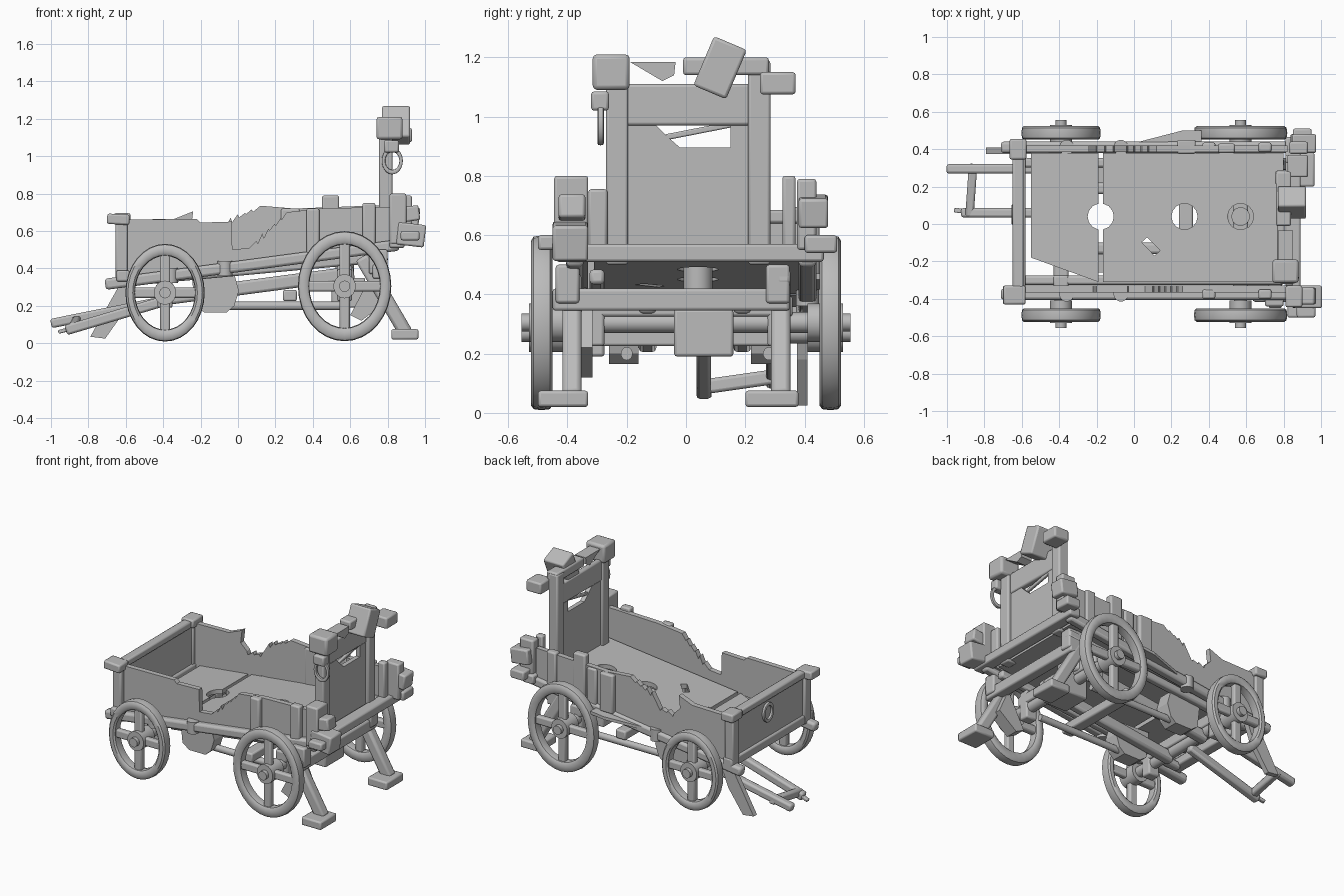
import bpy, bmesh, math, random
from mathutils import Vector, Matrix

if "Cube" in bpy.data.objects:
    bpy.data.objects.remove(bpy.data.objects["Cube"])
random.seed(4)

wood = bpy.data.materials.new("weathered_grey")
wood.use_nodes = True
wood.diffuse_color = (0.5, 0.5, 0.5, 1)
wood.node_tree.nodes["Principled BSDF"].inputs["Base Color"].default_value = (0.5, 0.5, 0.5, 1)


def finish(name, bm, bevel=0.0, smooth=True):
    bmesh.ops.recalc_face_normals(bm, faces=bm.faces)
    me = bpy.data.meshes.new(name)
    bm.to_mesh(me)
    bm.free()
    me.materials.append(wood)
    ob = bpy.data.objects.new(name, me)
    bpy.context.collection.objects.link(ob)
    if bevel:
        mod = ob.modifiers.new("worn_edges", "BEVEL")
        mod.width, mod.segments = bevel, 2
    if smooth:
        bpy.ops.object.select_all(action="DESELECT")
        ob.select_set(True)
        bpy.context.view_layer.objects.active = ob
        bpy.ops.object.shade_smooth_by_angle(angle=math.radians(40))
    return ob


def box(name, x, y, z, tilt=0.0, axis="X", bevel=0.01):
    """Worn block given by its ranges, optionally tilted about its centre."""
    bm = bmesh.new()
    size = [r[1] - r[0] for r in (x, y, z)]
    mid = Vector([(r[0] + r[1]) / 2 for r in (x, y, z)])
    m = Matrix.Translation(mid) @ Matrix.Rotation(tilt, 4, axis) @ Matrix.Diagonal((*size, 1))
    bmesh.ops.create_cube(bm, size=1, matrix=m)
    return finish(name, bm, min(bevel, min(size) * 0.3))


def beam(name, a, b, w, h, round_=False):
    """Bar from a to b: w across, h high, square or round."""
    a, b = Vector(a), Vector(b)
    d = b - a
    side = Vector((0, 0, 1)).cross(d)
    side = side.normalized() if side.length > 1e-4 else Vector((0, 1, 0))
    up = d.normalized().cross(side)
    m = Matrix((side * w, up * h, d)).transposed().to_4x4()
    m.translation = (a + b) / 2
    bm = bmesh.new()
    if round_:
        bmesh.ops.create_cone(bm, cap_ends=True, segments=14, radius1=0.5, radius2=0.5, depth=1, matrix=m)
    else:
        bmesh.ops.create_cube(bm, size=1, matrix=m)
    return finish(name, bm, 0 if round_ else min(w, h) * 0.25)


def plate(name, pts, axis, start, thick, slope=0.0):
    """Flat-shaded outline extruded along an axis; slope lifts it along x."""
    place = {"x": lambda p: (start, *p), "y": lambda p: (p[0], start, p[1]),
             "z": lambda p: (*p, start)}[axis]
    bm = bmesh.new()
    face = bm.faces.new([bm.verts.new(place(p)) for p in pts])
    new = bmesh.ops.extrude_face_region(bm, geom=[face])["geom"]
    push = Vector([thick * (axis == k) for k in "xyz"])
    bmesh.ops.translate(bm, vec=push, verts=[v for v in new if isinstance(v, bmesh.types.BMVert)])
    for v in bm.verts:
        v.co.z += slope * v.co.x
    return finish(name, bm, smooth=False)


def ring(name, centre, rx, rz, minor, width, turn=0.0):
    """Upright oval ring facing y, optionally turned about z."""
    bm = bmesh.new()
    n, k = 32, 10
    rows = []
    spin = Matrix.Rotation(turn, 3, "Z")
    for i in range(n):
        a = math.tau * i / n
        row = []
        for j in range(k):
            b = math.tau * j / k
            r = 1 + minor * math.copysign(abs(math.cos(b)) ** 0.6, math.cos(b))
            off = width / 2 * math.copysign(abs(math.sin(b)) ** 0.6, math.sin(b))
            local = Vector((rx * r * math.cos(a), off, rz * r * math.sin(a)))
            row.append(bm.verts.new(Vector(centre) + spin @ local))
        rows.append(row)
    for i in range(n):
        for j in range(k):
            p, q, j2 = rows[i], rows[(i + 1) % n], (j + 1) % k
            bm.faces.new((p[j], q[j], q[j2], p[j2]))
    return finish(name, bm)


def jag(x0, z0, x1, z1, steps):
    """Splintered edge between two points, running towards -x."""
    pts = []
    for i in range(steps):
        t = (i + 0.5) / steps
        x, z = x0 + (x1 - x0) * t, z0 + (z1 - z0) * t
        pts += [(x, z - 0.015 * random.random()), (x - 0.008, z + 0.015 * random.random())]
    return pts


# Wheels and axles
for part, cx, cz, rx, rz in (("front", -0.39, 0.27, 0.186, 0.229), ("rear", 0.57, 0.305, 0.219, 0.258)):
    for tag, s in (("left", 1), ("right", -1)):
        y = 0.487 * s
        ring(f"{part}_wheel_{tag}", (cx, y, cz), rx, rz, 0.14, 0.075)
        beam(f"{part}_spoke_upright_{tag}", (cx, y, cz - rz), (cx, y, cz + rz), 0.04, 0.055)
        beam(f"{part}_spoke_level_{tag}", (cx - rx, y, cz), (cx + rx, y, cz), 0.04, 0.055)
        beam(f"{part}_hub_{tag}", (cx, 0.41 * s, cz), (cx, 0.53 * s, cz), 0.12, 0.13, True)
        beam(f"{part}_hub_cap_{tag}", (cx, 0.52 * s, cz), (cx, 0.555 * s, cz), 0.06, 0.06, True)
    beam(f"{part}_axle", (cx, -0.45, cz), (cx, 0.45, cz), 0.07, 0.07, True)
    box(f"{part}_bolster", (cx - 0.04, cx + 0.04), (-0.36, 0.36), (cz + 0.02, cz + 0.09))
    for y in (-0.31, 0.31):
        box(f"{part}_axle_support", (cx - 0.04, cx + 0.04), (y - 0.035, y + 0.035), (cz - 0.08, cz + 0.11))

# Sloping floor in two pieces with worn holes
rear_floor = plate("rear_floor", [(-0.165, -0.31), (0.8, -0.31), (0.8, 0.38), (-0.165, 0.38)], "z", 0.42, 0.03, 0.113)
front_floor = plate("front_floor", [(-0.55, -0.18), (-0.19, -0.31), (-0.19, 0.38), (-0.55, 0.38)], "z", 0.42, 0.03, 0.113)
cutters = [beam("hole_cutter", (x, 0.04, 0.3), (x, 0.04, 0.7), 0.14, 0.14, True) for x in (-0.178, 0.27, 0.57)]
cutters.append(box("slit_cutter", (0.04, 0.14), (-0.14, -0.1), (0.3, 0.7), -0.8, "Z", 0))
for c in cutters:
    c.hide_render = True
    c.hide_set(True)
    c.display_type = "WIRE"
    for floor in (rear_floor, front_floor):
        mod = floor.modifiers.new("hole", "BOOLEAN")
        mod.operation, mod.solver, mod.object = "DIFFERENCE", "EXACT", c

# Broken side walls
right_top = [(0.82, 0.73), (0.44, 0.72), (0.26, 0.7)] + jag(0.25, 0.68, 0.09, 0.53, 5)
right_top += [(0.06, 0.51), (-0.03, 0.5), (-0.035, 0.65), (-0.2, 0.645), (-0.22, 0.665), (-0.62, 0.66)]
plate("right_wall", [(-0.62, 0.36), (0.82, 0.52)] + right_top, "y", -0.365, 0.035)
left_top = [(0.82, 0.74), (0.3, 0.72), (0.12, 0.735)] + jag(0.1, 0.72, -0.05, 0.65, 4)
left_top += jag(-0.08, 0.58, -0.22, 0.56, 3) + [(-0.25, 0.62), (-0.24, 0.705), (-0.34, 0.665), (-0.62, 0.66)]
plate("left_wall", [(-0.62, 0.36), (0.82, 0.52)] + left_top, "y", 0.385, 0.035)

# Side rails, wall posts and rail knobs
for tag, y in (("right", -0.375), ("left", 0.41)):
    beam(f"side_rail_{tag}", (-0.71, y, 0.315), (0.86, y, 0.525), 0.06, 0.06)
    beam(f"lower_rail_{tag}", (-0.6, y * 0.8, 0.33), (0.8, y * 0.8, 0.46), 0.05, 0.05)
    for x, top in ((0.4, 0.72), (0.7, 0.75)):
        box(f"wall_post_{tag}", (x - 0.035, x + 0.035), (y - 0.025, y + 0.025), (0.4 + 0.11 * x, top))
    for x in (-0.36, -0.07):
        z = 0.41 + 0.134 * x
        beam(f"rail_knob_{tag}", (x, y, z - 0.04), (x, y, z + 0.04), 0.08, 0.08, True)
box("tall_stub", (0.45, 0.54), (0.38, 0.43), (0.5, 0.79))
box("wide_stub", (0.23, 0.33), (0.375, 0.45), (0.46, 0.72))
plate("bent_board", [(-0.05, 0.42), (0.36, 0.42), (0.36, 0.5), (0.26, 0.5)], "z", 0.41, 0.02, 0.11)

# Front end
plate("front_panel", [(-0.37, 0.36), (0.41, 0.36), (0.41, 0.65), (-0.37, 0.65)], "x", -0.635, 0.035)
box("front_top_rail", (-0.65, -0.59), (-0.4, 0.42), (0.64, 0.685))
box("front_bottom_rail", (-0.65, -0.58), (-0.43, 0.44), (0.33, 0.39))
for y in (-0.365, 0.4):
    box("front_post", (-0.655, -0.59), (y - 0.035, y + 0.035), (0.33, 0.67))
box("front_cap_right", (-0.7, -0.58), (-0.43, -0.33), (0.635, 0.69), 0.06, "Y")
box("front_cap_left", (-0.665, -0.575), (0.345, 0.455), (0.64, 0.695))
ring("front_ring", (-0.645, 0.05, 0.56), 0.045, 0.055, 0.2, 0.02, math.pi / 2)

# Tall rear gate
plate("gate_panel", [(-0.21, 0.54), (0.22, 0.54), (0.22, 0.97), (0.15, 0.97), (0.15, 0.895), (-0.02, 0.895),
                     (-0.06, 0.93), (-0.1, 0.97), (-0.21, 0.97)], "x", 0.77, 0.03)
box("gate_top_plank", (0.765, 0.805), (-0.21, 0.22), (0.97, 1.11))
beam("gate_splinter", (0.785, -0.07, 0.93), (0.785, 0.16, 0.975), 0.02, 0.02)
box("gate_post_right", (0.755, 0.825), (-0.27, -0.195), (0.5, 1.13))
box("gate_post_left", (0.755, 0.825), (0.21, 0.285), (0.5, 1.19))
box("top_block_right", (0.74, 0.88), (-0.315, -0.19), (1.09, 1.21), bevel=0.015)
plate("top_wedge", [(-0.19, 1.185), (-0.035, 1.185), (-0.04, 1.14), (-0.08, 1.12)], "x", 0.77, 0.08)
box("top_beam", (0.76, 0.84), (-0.01, 0.28), (1.14, 1.2))
box("loose_block", (0.77, 0.92), (0.055, 0.175), (1.075, 1.255), -0.4)
box("top_block_left", (0.82, 0.93), (0.25, 0.37), (1.075, 1.15))
box("ring_bracket", (0.78, 0.86), (-0.32, -0.26), (1.02, 1.085))
ring("gate_ring", (0.825, -0.288, 0.975), 0.047, 0.06, 0.2, 0.022)

# Rear sill and splintered corners
box("rear_sill", (0.81, 0.89), (-0.44, 0.465), (0.51, 0.57))
box("rear_crossbeam", (0.72, 0.79), (-0.45, 0.35), (0.345, 0.42))
for y in (-0.4, 0.31):
    box("crossbeam_bracket", (0.7, 0.8), (y - 0.04, y + 0.04), (0.37, 0.5))
box("corner_panel_right", (0.81, 0.85), (-0.33, -0.265), (0.56, 0.755))
box("corner_post_right", (0.81, 0.9), (-0.445, -0.33), (0.53, 0.8))
box("corner_chunk_right", (0.85, 1.0), (-0.45, -0.33), (0.52, 0.64), 0.12, "Y")
box("corner_chunk_upper", (0.84, 0.97), (-0.43, -0.34), (0.65, 0.73), -0.15, "Y")
box("corner_splinter_right", (0.87, 0.97), (-0.5, -0.43), (0.55, 0.6))
box("corner_panel_left", (0.81, 0.86), (0.325, 0.37), (0.56, 0.8))
box("corner_post_left", (0.83, 0.93), (0.375, 0.44), (0.55, 0.79))
box("corner_chunk_left", (0.84, 0.97), (0.38, 0.48), (0.63, 0.73), 0.12, "Y")
box("corner_splinter_left", (0.85, 0.95), (0.4, 0.51), (0.54, 0.6))

# Propping legs with flat feet
for y, foot in ((-0.385, (-0.5, -0.33)), (0.32, (0.2, 0.38))):
    beam("prop_leg", (0.66, y, 0.46), (0.9, y, 0.05), 0.065, 0.075)
    box("prop_foot", (0.82, 0.965), foot, (0.02, 0.075))
plate("prop_brace", [(0.6, 0.15), (0.66, 0.12), (0.79, 0.22), (0.72, 0.38)], "y", -0.4, 0.085)

# Undercarriage
for y in (-0.13, 0.19):
    beam("sloping_pole", (-0.4, y, 0.24), (0.62, y, 0.375), 0.06, 0.075)
beam("low_rod", (-0.1, -0.2, 0.2), (0.57, -0.2, 0.2), 0.04, 0.045, True)
beam("low_rod_far", (-0.1, 0.28, 0.2), (0.57, 0.28, 0.2), 0.04, 0.045, True)
box("pole_block", (0.5, 0.68), (-0.04, 0.16), (0.19, 0.35))
box("middle_crossbar", (0.24, 0.315), (-0.3, 0.3), (0.225, 0.285))
beam("floor_pin", (0.57, 0.04, 0.32), (0.57, 0.04, 0.5), 0.1, 0.1, True)
for y in (-0.26, 0.22):
    plate("brake_shoe", [(-0.25, 0.38), (-0.23, 0.2), (-0.18, 0.165), (-0.06, 0.165), (-0.02, 0.2),
                         (0.005, 0.28), (-0.02, 0.37)], "y", y, 0.1)

# Broken draw shafts
beam("shaft_left", (-1.0, 0.295, 0.105), (-0.38, 0.295, 0.23), 0.05, 0.05)
beam("shaft_right", (-0.92, 0.06, 0.07), (-0.38, 0.06, 0.23), 0.05, 0.055)
beam("shaft_crossbar", (-0.88, 0.04, 0.085), (-0.86, 0.32, 0.125), 0.045, 0.05)
beam("shaft_splinter", (-0.96, 0.075, 0.06), (-0.85, 0.06, 0.09), 0.025, 0.02)
plate("hanging_board", [(-0.79, 0.035), (-0.71, 0.025), (-0.6, 0.18), (-0.55, 0.31), (-0.64, 0.3)], "y", 0.375, 0.035)
